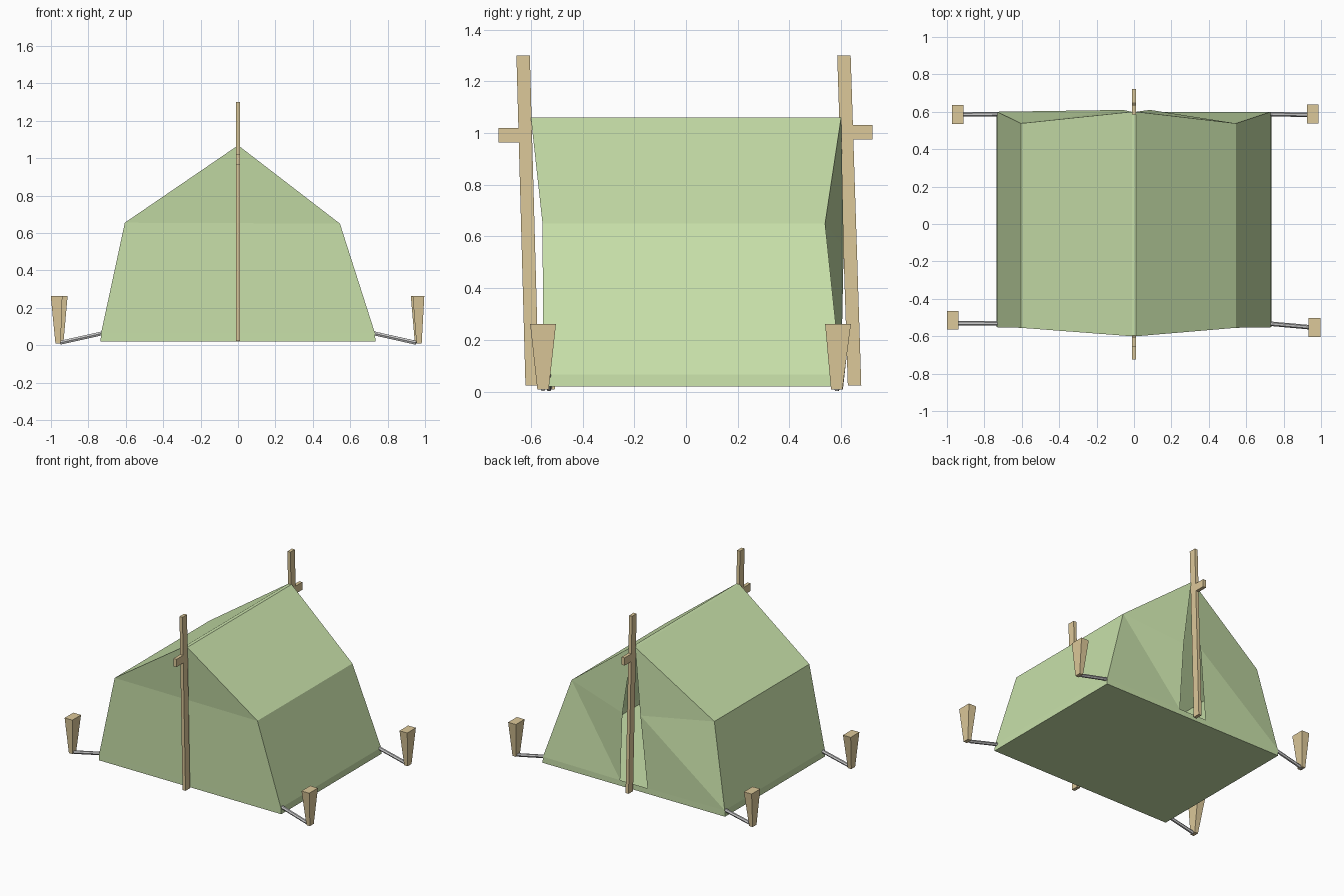
import bpy, bmesh, math
from mathutils import Vector

if "Cube" in bpy.data.objects:
    bpy.data.objects.remove(bpy.data.objects["Cube"])


def material(name, color):
    m = bpy.data.materials.new(name)
    m.diffuse_color = (*color, 1)
    m.use_nodes = True
    m.node_tree.nodes["Principled BSDF"].inputs["Base Color"].default_value = m.diffuse_color
    return m


CANVAS = material("green_canvas", (0.58, 0.75, 0.40))
WOOD = material("pale_wood", (0.72, 0.58, 0.32))


def mesh_object(name, verts, faces, mat=None, fix_normals=True):
    me = bpy.data.meshes.new(name)
    me.from_pydata(verts, [], faces)
    bm = bmesh.new()
    bm.from_mesh(me)
    if fix_normals:
        bmesh.ops.recalc_face_normals(bm, faces=bm.faces[:])
    bm.to_mesh(me)
    bm.free()
    ob = bpy.data.objects.new(name, me)
    bpy.context.collection.objects.link(ob)
    if mat:
        me.materials.append(mat)
    return ob


BOX = [(0, 1, 2, 3), (4, 5, 6, 7), (0, 1, 5, 4), (1, 2, 6, 5), (2, 3, 7, 6), (3, 0, 4, 7)]


def loft(name, bottom, top, mat):
    """Box between two rectangles, each given as x0, x1, y0, y1, z."""
    verts = []
    for x0, x1, y0, y1, z in (bottom, top):
        verts += [(x0, y0, z), (x1, y0, z), (x1, y1, z), (x0, y1, z)]
    return mesh_object(name, verts, BOX, mat)


# Canvas body: named points for each side (l = left, r = right; f = front, b = back)
P = {}
for s, sx, sh_x, sh_z, rx in (("l", -1, -0.605, 0.655, -0.012), ("r", 1, 0.545, 0.65, 0.012)):
    P["base_f" + s] = (sx * 0.735, -0.552, 0.02)
    P["base_b" + s] = (sx * 0.735, 0.6, 0.02)
    P["hem_f" + s] = (sx * 0.732, -0.552, 0.065)
    P["hem_b" + s] = (sx * 0.732, 0.6, 0.065)
    P["sh_f" + s] = (sh_x, -0.555, sh_z)
    P["sh_b" + s] = (sh_x, 0.538, sh_z)
    P["top_f" + s] = (rx, -0.6, 1.06)
    P["top_b" + s] = (rx, 0.6, 1.06)
    P["door_lo" + s] = (sx * 0.11, 0.6, 0.06)
P["door_mil"] = (-0.06, 0.61, 0.58)
P["door_mir"] = (0.085, 0.61, 0.56)

F = [
    "base_fl base_fr base_br base_bl",                      # floor
    "top_fl top_fr top_br top_bl",                          # ridge strip
    "base_fl base_fr hem_fr hem_fl",                        # front wall
    "hem_fl hem_fr sh_fr sh_fl",
    "sh_fl sh_fr top_fr top_fl",
    "base_bl base_br hem_br door_lor door_lol hem_bl",      # back hem
    "hem_bl door_mil sh_bl", "hem_bl door_lol door_mil",    # back flaps
    "hem_br door_lor sh_br", "door_lor door_mir sh_br",
]
for s in "lr":
    F += [f"base_f{s} base_b{s} hem_b{s} hem_f{s}",         # side walls and roof
          f"hem_f{s} hem_b{s} sh_b{s} sh_f{s}",
          f"sh_f{s} sh_b{s} top_b{s} top_f{s}",
          f"sh_b{s} door_mi{s} top_b{s}"]
keys = list(P)
mesh_object("tent_canvas", [P[k] for k in keys],
            [[keys.index(k) for k in f.split()] for f in F], CANVAS)

# Leaning poles with a short cross peg near the top
for name, y_low, y_high, peg_y0, peg_y1, peg_z in (
        ("front", -0.595, -0.63, -0.725, -0.6, 0.992),
        ("back", 0.652, 0.611, 0.6, 0.722, 1.002)):
    w, d = 0.012, 0.026
    loft(name + "_pole", (-w, w, y_low - d, y_low + d, 0.023),
         (-w, w, y_high - d, y_high + d, 1.3), WOOD)
    loft(name + "_pole_cross_peg", (-w, w, peg_y0, peg_y1, peg_z - 0.028),
         (-w, w, peg_y0, peg_y1, peg_z + 0.028), WOOD)


def rope(name, a, b, r=0.012, sides=6):
    a, b = Vector(a), Vector(b)
    q = (b - a).to_track_quat('Z', 'Y')
    verts = []
    for p in (a, b):
        for i in range(sides):
            t = 2 * math.pi * i / sides
            verts.append(p + q @ Vector((r * math.cos(t), r * math.sin(t), 0)))
    faces = [(i, (i + 1) % sides, (i + 1) % sides + sides, i + sides) for i in range(sides)]
    faces += [tuple(range(sides)), tuple(range(sides, 2 * sides))]
    return mesh_object(name, verts, faces)


# Tapered ground stakes and guy ropes at the four corners:
# name, stake top centre, stake bottom centre, rope y
for name, tx, ty, bx, by, ry in (
        ("front_right", 0.965, -0.553, 0.968, -0.553, -0.532),
        ("front_left", -0.970, -0.515, -0.962, -0.530, -0.532),
        ("back_right", 0.955, 0.588, 0.960, 0.583, 0.588),
        ("back_left", -0.942, 0.585, -0.948, 0.585, 0.588)):
    loft(name + "_stake", (bx - 0.014, bx + 0.014, by - 0.022, by + 0.022, 0.008),
         (tx - 0.031, tx + 0.031, ty - 0.05, ty + 0.05, 0.262), WOOD)
    side = math.copysign(1, tx)
    rope(name + "_guy_rope", (side * 0.715, ry, 0.066), (side * 0.952, by, 0.013))
